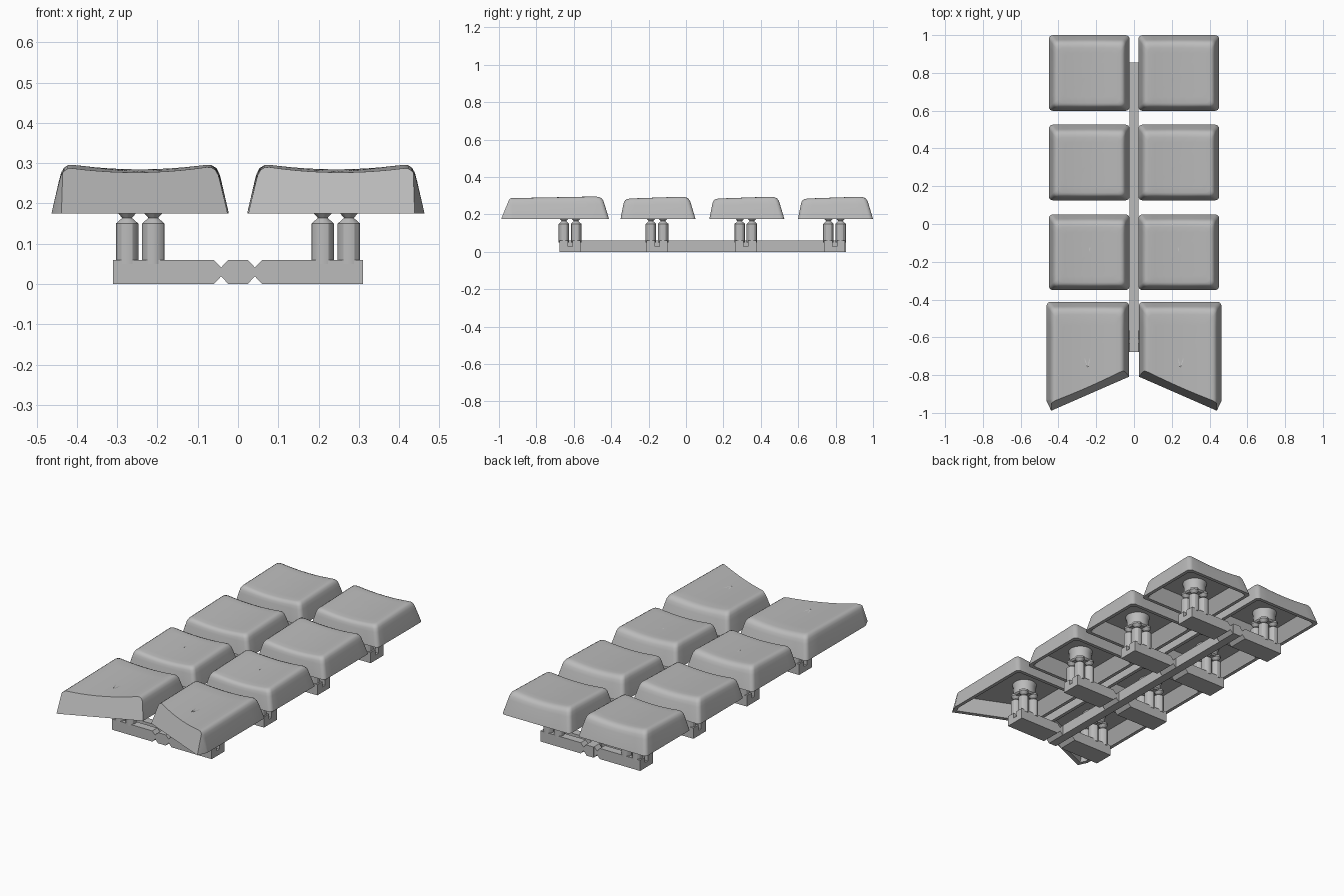
import bpy, bmesh
from math import cos, sin, pi
from mathutils import Vector

cube = bpy.data.objects.get("Cube")
if cube:
    bpy.data.objects.remove(cube, do_unlink=True)

grey = bpy.data.materials.new("light_grey_plastic")
grey.use_nodes = True
grey.diffuse_color = (0.5, 0.5, 0.5, 1)
grey.node_tree.nodes["Principled BSDF"].inputs["Base Color"].default_value = (0.5, 0.5, 0.5, 1)

STEM_X = 0.243
ROWS = [0.794, 0.32, -0.155, -0.62]
BASE, TOP = 0.175, 0.30


def finish(name, bm, mirror=True, smooth=True):
    bmesh.ops.recalc_face_normals(bm, faces=bm.faces)
    mesh = bpy.data.meshes.new(name)
    bm.to_mesh(mesh)
    bm.free()
    mesh.materials.append(grey)
    obj = bpy.data.objects.new(name, mesh)
    bpy.context.collection.objects.link(obj)
    bpy.ops.object.select_all(action="DESELECT")
    obj.select_set(True)
    bpy.context.view_layer.objects.active = obj
    if smooth:
        bpy.ops.object.shade_smooth_by_angle(angle=pi / 6)
    if mirror:
        obj.modifiers.new("other_side", "MIRROR").use_mirror_merge = False
    return obj


def outline(x0, x1, y0, y1, r, steps=8):
    """Rounded rectangle with evenly split straight sides."""
    pts = []
    corners = [(x1 - r, y1 - r), (x0 + r, y1 - r), (x0 + r, y0 + r), (x1 - r, y0 + r)]
    for k, (cx, cy) in enumerate(corners):
        arc = [Vector((cx + r * cos(a), cy + r * sin(a)))
               for a in [(k + j / 4) * pi / 2 for j in range(5)]]
        nx, ny = corners[(k + 1) % 4]
        a = (k + 1) * pi / 2
        end = Vector((nx + r * cos(a), ny + r * sin(a)))
        pts += arc + [arc[-1].lerp(end, j / steps) for j in range(1, steps)]
    return pts


def loft(rings):
    """Closed solid through rings of equal point count."""
    bm = bmesh.new()
    loops = [[bm.verts.new(p) for p in ring] for ring in rings]
    n = len(loops[0])
    for a, b in zip(loops, loops[1:]):
        for i in range(n):
            j = (i + 1) % n
            bm.faces.new((a[i], a[j], b[j], b[i]))
    bm.faces.new(loops[0])
    bm.faces.new(loops[-1])
    return bm


def cut(bm, point, normal):
    """Trim away everything on the normal side and close the cut."""
    geom = bm.verts[:] + bm.edges[:] + bm.faces[:]
    res = bmesh.ops.bisect_plane(bm, geom=geom, plane_co=point, plane_no=normal, clear_outer=True)
    edges = [e for e in res["geom_cut"] if isinstance(e, bmesh.types.BMEdge)]
    bmesh.ops.contextual_create(bm, geom=edges)


def cap_solid(x0, x1, y0, y1):
    """Tapered cap body with a scooped top that leans to the front."""
    mid, half = (x0 + x1) / 2, (x1 - x0) / 2 - 0.035

    def shape(p, z):
        w = max(0, (z - BASE) / (TOP - BASE))
        dish = 0.014 * max(0, 1 - ((p.x - mid) / half) ** 2)
        lean = 0.014 * (y1 - p.y) / (y1 - y0)
        return (p.x, p.y, z - w * w * (dish + lean))

    rings = []
    for d, z in [(0, BASE), (0.002, 0.185), (0.018, 0.255), (0.023, 0.275),
                 (0.03, 0.289), (0.04, 0.297), (0.052, TOP)]:
        ring = outline(x0 + d, x1 - d, y0 + d * 0.8, y1 - d * 1.3, 0.022)
        rings.append([shape(p, z) for p in ring])
    centre = Vector((mid, (y0 + y1) / 2))
    for s in (0.8, 0.6, 0.4, 0.2, 0.02):
        rings.append([shape(centre.lerp(p, s), TOP) for p in ring])
    return loft(rings)


def cavity_solid(x0, x1, y0, y1):
    rings = []
    for d, z in [(0.018, BASE - 0.02), (0.02, BASE + 0.005), (0.055, 0.25)]:
        rings.append([(p.x, p.y, z) for p in outline(x0 + d, x1 - d, y0 + d, y1 - d, 0.02)])
    return loft(rings)


# Keycaps: three plain rows and a longer front row with slanted front faces
for row, cy in enumerate(ROWS, 1):
    slanted = row == 4
    box = (0.026, 0.463, -1.12, -0.412) if slanted else (0.023, 0.451, cy - 0.195, cy + 0.206)
    body, hollow = cap_solid(*box), cavity_solid(*box)
    if slanted:
        front, corner = Vector((-0.40, -0.915, 0.36)), Vector((0.9, -0.42, 0.2))
        start, tip = Vector((0.03, -0.81, BASE)), Vector((0.437, -0.992, BASE))
        cut(body, start, front)
        cut(body, tip, corner)
        cut(hollow, start - front * 0.02, front)
        cut(hollow, tip - corner * 0.02, corner)
    cutter = finish("cap_cavity", hollow, mirror=False, smooth=False)
    cutter.hide_render = True
    cap = finish(f"keycap_pair_{row}", body, mirror=False)
    mod = cap.modifiers.new("hollow", "BOOLEAN")
    mod.operation, mod.solver, mod.object = "DIFFERENCE", "EXACT", cutter
    bpy.ops.object.modifier_apply(modifier="hollow")
    bpy.data.objects.remove(cutter, do_unlink=True)
    cap.modifiers.new("other_side", "MIRROR").use_mirror_merge = False


def turned(profile, x, y, sides):
    return loft([[(x + r * cos(2 * pi * i / sides), y + r * sin(2 * pi * i / sides), z)
                  for i in range(sides)] for r, z in profile])


def slab(bm, pts, y0, y1):
    """Extrude an x-z outline along y."""
    face = bm.faces.new([bm.verts.new((x, y0, z)) for x, z in pts])
    res = bmesh.ops.extrude_face_region(bm, geom=[face])
    moved = [v for v in res["geom"] if isinstance(v, bmesh.types.BMVert)]
    bmesh.ops.translate(bm, verts=moved, vec=(0, y1 - y0, 0))


# Stems, breakaway posts and cross bars under every cap
BAR_H, BAR_END, NOTCH, NW, ND = 0.06, 0.31, 0.042, 0.018, 0.019
under = [(0, 0), (NOTCH - NW, 0), (NOTCH, ND), (NOTCH + NW, 0), (BAR_END, 0)]
rail = under + [(BAR_END, BAR_H), (NOTCH + NW, BAR_H), (NOTCH, BAR_H - ND),
                (NOTCH - NW, BAR_H), (0, BAR_H)]
web = under + [(BAR_END, 0.03), (0, 0.03)]

for row, cy in enumerate(ROWS, 1):
    finish(f"stem_pair_{row}", turned([(0.05, 0.178), (0.058, 0.186), (0.058, 0.225),
                                       (0.066, 0.255)], STEM_X, cy, 24))
    for i, (sx, sy) in enumerate([(-1, -1), (1, -1), (-1, 1), (1, 1)], 1):
        post = [(0.028, BAR_H - 0.01), (0.028, 0.15), (0.012, 0.164), (0.026, 0.18), (0.026, 0.19)]
        finish(f"post_pair_{row}_{i}", turned(post, STEM_X + sx * 0.0325, cy + sy * 0.0325, 12))
    bm = bmesh.new()
    slab(bm, rail, cy - 0.057, cy - 0.012)
    slab(bm, rail, cy + 0.012, cy + 0.057)
    slab(bm, web, cy - 0.012, cy + 0.012)
    finish(f"cross_bar_{row}", bm, smooth=False)

# Long spine joining the cross bars
bm = bmesh.new()
slab(bm, [(-0.024, 0), (0.024, 0), (0.024, BAR_H), (-0.024, BAR_H)],
     ROWS[-1] - 0.057, ROWS[0] + 0.062)
finish("spine", bm, mirror=False, smooth=False)
